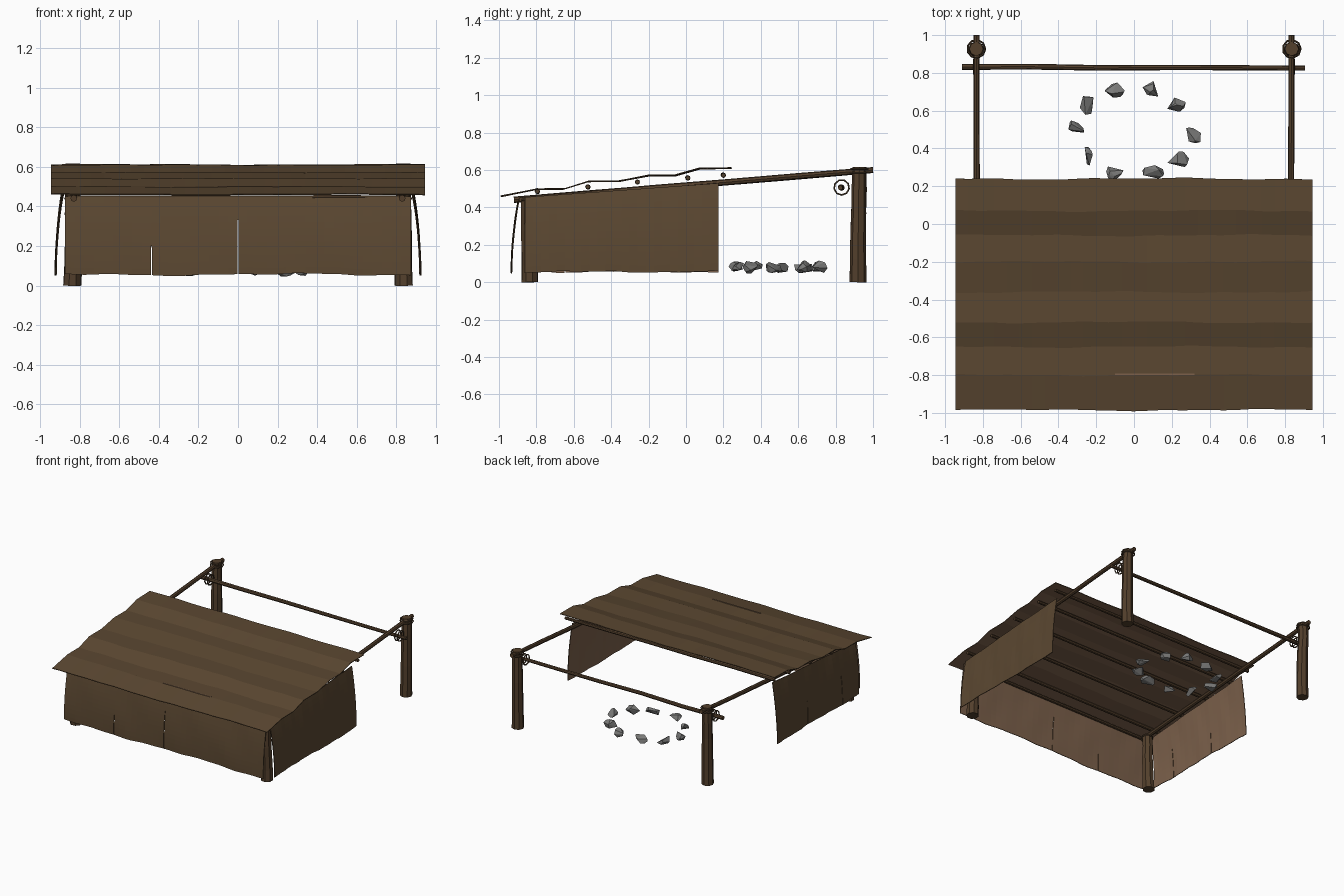
import bpy, bmesh, math, random
from mathutils import Vector

random.seed(4)
if "Cube" in bpy.data.objects:
    bpy.data.objects.remove(bpy.data.objects["Cube"])


def material(name, rgb):
    m = bpy.data.materials.new(name)
    m.use_nodes = True
    m.diffuse_color = (*rgb, 1)
    bsdf = m.node_tree.nodes["Principled BSDF"]
    bsdf.inputs["Base Color"].default_value = (*rgb, 1)
    bsdf.inputs["Roughness"].default_value = 0.9
    return m


HIDE = material("hide brown", (0.105, 0.064, 0.031))
LINING = material("hide lining", (0.2, 0.118, 0.07))
WOOD = material("wood brown", (0.086, 0.05, 0.025))
ROPE = material("rope brown", (0.09, 0.056, 0.03))
STONE = material("stone grey", (0.2, 0.2, 0.195))


def finish(name, bm, *mats):
    me = bpy.data.meshes.new(name)
    bm.normal_update()
    bm.to_mesh(me)
    bm.free()
    ob = bpy.data.objects.new(name, me)
    bpy.context.collection.objects.link(ob)
    for m in mats:
        me.materials.append(m)
    return ob


def pole(name, a, b, r0, r1, sides=8, segs=5, wobble=0.003):
    """Slightly crooked tapered log from a to b."""
    bm = bmesh.new()
    a, b = Vector(a), Vector(b)
    turn = (b - a).to_track_quat('Z', 'Y')
    rings = []
    for i in range(segs + 1):
        t = i / segs
        bend = random.uniform(-wobble, wobble) if 0 < i < segs else 0
        radius = r0 + (r1 - r0) * t
        ring = []
        for k in range(sides):
            ang = math.tau * k / sides
            p = Vector((math.cos(ang) * radius + bend, math.sin(ang) * radius - bend, 0))
            ring.append(bm.verts.new(a.lerp(b, t) + turn @ p))
        rings.append(ring)
    for lo, hi in zip(rings, rings[1:]):
        for k in range(sides):
            n = (k + 1) % sides
            bm.faces.new((lo[k], lo[n], hi[n], hi[k]))
    bm.faces.new(rings[0][::-1])
    bm.faces.new(rings[-1])
    return finish(name, bm, WOOD)


def rope_ring(name, loc, radius, axis):
    rot = (0, math.pi / 2, 0) if axis == 'X' else (0, 0, 0)
    bpy.ops.mesh.primitive_torus_add(major_radius=radius, minor_radius=0.005,
                                     major_segments=9, minor_segments=5,
                                     location=loc, rotation=rot)
    ob = bpy.context.object
    ob.name = name
    ob.data.materials.append(ROPE)


def sheet(name, place, nu, nv, slits=(), flip=False, thick=0.005):
    """Grid of cloth from place(u, v); slits are (column, rows from v = 0)."""
    bm = bmesh.new()
    g = [[bm.verts.new(place(i / nu, j / nv)) for j in range(nv + 1)] for i in range(nu + 1)]
    for i in range(nu):
        for j in range(nv):
            f = [g[i][j], g[i + 1][j], g[i + 1][j + 1], g[i][j + 1]]
            bm.faces.new(f[::-1] if flip else f)
    # tear the hide open along each slit
    for col, rows in slits:
        run = [bm.edges.get((g[col][j], g[col][j + 1])) for j in range(rows)]
        along = (g[col + 1][0].co - g[col][0].co).normalized()
        mid = g[col][0].co.copy()
        torn = bmesh.ops.split_edges(bm, edges=run)["edges"]
        for v in {v for e in torn for v in e.verts}:
            if len(v.link_faces) <= 2:
                side = sum(((f.calc_center_median() - mid).dot(along) for f in v.link_faces))
                v.co += along * math.copysign(0.002, side)
    ob = finish(name, bm, HIDE, LINING)
    mod = ob.modifiers.new("thickness", 'SOLIDIFY')
    mod.thickness = thick
    mod.offset = -1
    mod.material_offset = 1
    return ob


def ripple(t, seed=0.0):
    return (math.sin(9 * t + seed) + 0.6 * math.sin(23 * t + 2 * seed)
            + 0.4 * math.sin(47 * t + seed)) / 2


# Corner posts, sloping rails and rope lashings
for side, s in (("left", 1), ("right", -1)):
    pole(side + "_back_post", (s * .835, .92, 0), (s * .835, .927, .617), .045, .037)
    pole(side + "_front_post", (s * .84, -.835, 0), (s * .835, -.845, .455), .046, .038)
    pole(side + "_rail", (s * .83, -.92, .441), (s * .833, 1.0, .6), .017, .016, wobble=.002)
    rope_ring(side + "_post_lashing", (s * .835, .927, .585), .048, 'Z')
    rope_ring(side + "_post_lashing_upper", (s * .835, .927, .605), .046, 'Z')
    for k in (-1, 1):
        rope_ring(side + "_bar_lashing", (s * (.835 + k * .012), .832, .507), .04, 'X')
    rope_ring(side + "_front_lashing", (s * .835, -.845, .44), .042, 'Z')

# Cross bars
pole("back_bar", (-.91, .832, .507), (.905, .825, .505), .016, .013)
pole("front_bar", (-.86, -.882, .443), (.86, -.882, .443), .013, .012)
for y, z in ((-.795, .486), (-.525, .51), (-.26, .536), (.01, .558), (.2, .572)):
    pole("roof_batten", (-.92, y, z), (.92, y, z), .014, .012, wobble=.002)

# Sagging roof hide, draped in steps over the battens
ROOF = [(-.985, .463), (-.8, .5), (-.65, .502), (-.52, .542), (-.36, .543),
        (-.2, .573), (-.06, .573), (.07, .61), (.24, .613)]


def roof_point(u, v):
    y, z = ROOF[round(v * (len(ROOF) - 1))]
    return ((u - .5) * 1.89, y + .007 * ripple(u, 9 * v), z + .003 * ripple(u, 5 * v + 1))


sheet("roof_hide", roof_point, 28, len(ROOF) - 1)

# Small worn seam in the roof
bm = bmesh.new()
bmesh.ops.create_cube(bm, size=1)
bmesh.ops.scale(bm, vec=(.42, .008, .006), verts=bm.verts)
bmesh.ops.translate(bm, vec=(.11, -.795, .501), verts=bm.verts)
finish("roof_worn_seam", bm, LINING)


# Hanging hides: bellied outward with a ragged hem
def belly(v):
    return .04 * (1 - v * v)


def front_point(u, v):
    hem = (1 - v) * .009 * ripple(u, 2)
    return ((u - .5) * 1.75, -.895 - belly(v) - .003 * ripple(u, 3 * v),
            .056 + hem + v * .395)


sheet("front_curtain", front_point, 36, 12, slits=((9, 5), (18, 9)))


def side_point(s):
    def place(u, v):
        y = -.862 + u * 1.035
        top = .455 + u * .075
        low = .056 + .007 * ripple(u, 4 + s)
        return (s * (.884 + belly(v) + .004 * ripple(u, 2 * v + s)), y, low + v * (top - low))
    return place


sheet("left_curtain", side_point(1), 24, 12)
sheet("right_curtain", side_point(-1), 24, 12, slits=((5, 7), (15, 5)), flip=True)

# Ring of fire stones
STONES = [(-.1, .71), (.1, .715), (.22, .63), (.315, .47), (.235, .34),
          (.1, .275), (-.1, .285), (-.255, .36), (-.305, .5), (-.245, .63)]
for x, y in STONES:
    bm = bmesh.new()
    turn = random.uniform(0, math.tau)
    size = random.uniform(.054, .064)
    for k in range(12):
        d = Vector([random.gauss(0, 1) for _ in range(3)]).normalized()
        px, py = d.x * size, d.y * size * .75
        bm.verts.new((x + px * math.cos(turn) - py * math.sin(turn),
                      y + px * math.sin(turn) + py * math.cos(turn), .08 + d.z * .036))
    hull = bmesh.ops.convex_hull(bm, input=bm.verts)
    loose = [v for v in bm.verts if not v.link_faces]
    bmesh.ops.delete(bm, geom=loose, context='VERTS')
    bmesh.ops.recalc_face_normals(bm, faces=bm.faces)
    finish("fire_stone", bm, STONE)
